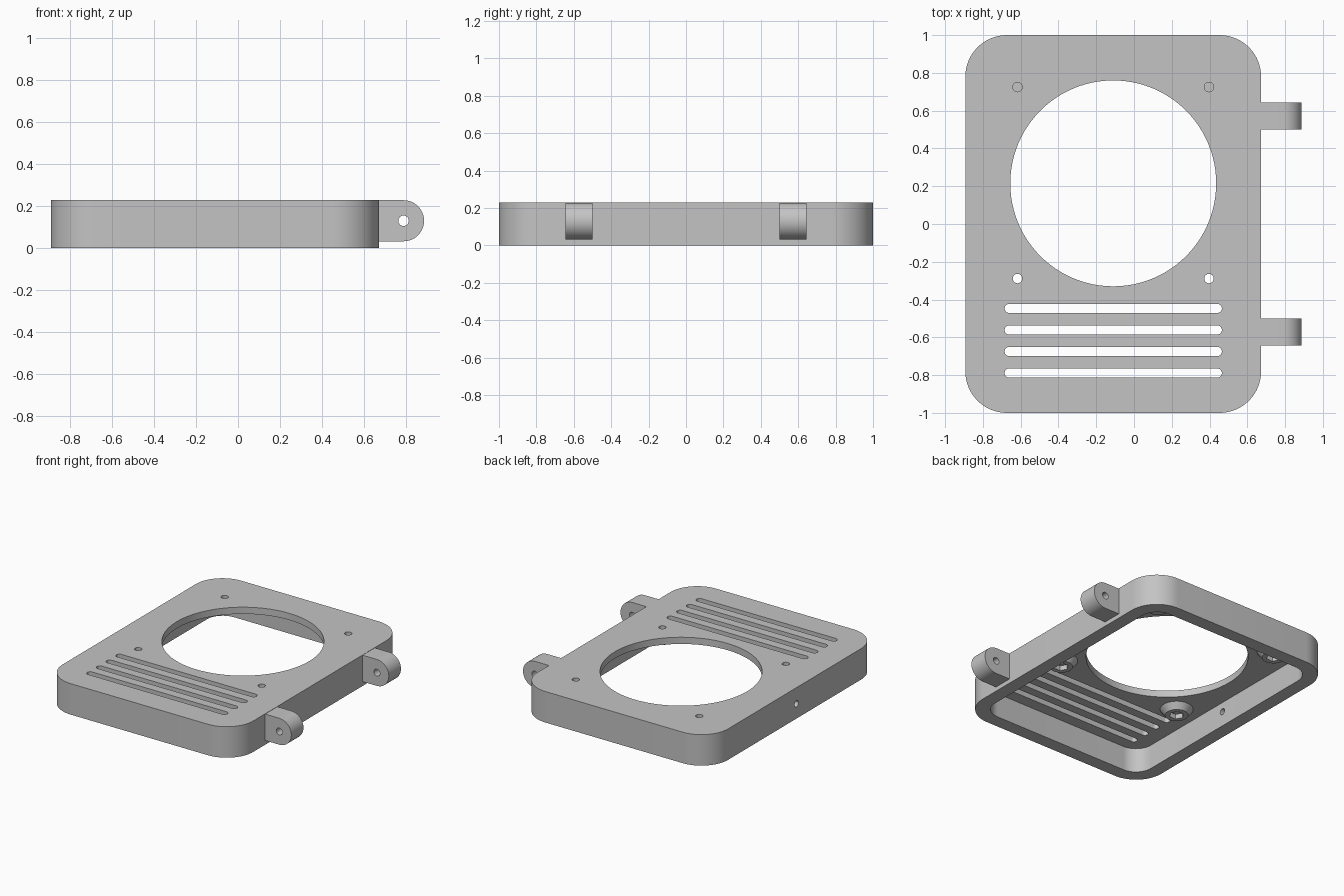
import bpy, bmesh
from math import pi, cos, sin
from mathutils import Matrix, Vector

cube = bpy.data.objects.get("Cube")
if cube:
    bpy.data.objects.remove(cube, do_unlink=True)

grey = bpy.data.materials.new("plain grey")
grey.use_nodes = True
COLOUR = (0.55, 0.55, 0.55, 1)
grey.diffuse_color = COLOUR
grey.node_tree.nodes["Principled BSDF"].inputs["Base Color"].default_value = COLOUR

CX = -0.11                 # body centre in x
HALF_X, HALF_Y, TOP = 0.783, 1.0, 0.23
WALL, PLATE = 0.1, 0.05
UNDER = TOP - PLATE        # underside of the face plate


def rounded(hx, hy, r, steps=16):
    """Rounded rectangle outline, counter-clockwise."""
    pts = []
    for k, (sx, sy) in enumerate([(1, 1), (-1, 1), (-1, -1), (1, -1)]):
        for i in range(steps + 1):
            a = (k + i / steps) * pi / 2
            pts.append((sx * (hx - r) + r * cos(a), sy * (hy - r) + r * sin(a)))
    return pts


def circle(r, n=32):
    return [(r * cos(2 * pi * i / n), r * sin(2 * pi * i / n)) for i in range(n)]


def prism(name, outline, height, matrix, taper=1.0):
    """Solid made by raising an outline along its local z."""
    bm = bmesh.new()
    low = [bm.verts.new((x, y, 0)) for x, y in outline]
    high = [bm.verts.new((x * taper, y * taper, height)) for x, y in outline]
    bm.faces.new(low[::-1])
    bm.faces.new(high)
    n = len(outline)
    for i in range(n):
        j = (i + 1) % n
        bm.faces.new((low[i], low[j], high[j], high[i]))
    bmesh.ops.remove_doubles(bm, verts=bm.verts, dist=1e-5)
    bm.transform(matrix)
    bmesh.ops.recalc_face_normals(bm, faces=bm.faces)
    mesh = bpy.data.meshes.new(name)
    bm.to_mesh(mesh)
    bm.free()
    mesh.materials.append(grey)
    obj = bpy.data.objects.new(name, mesh)
    bpy.context.collection.objects.link(obj)
    return obj


def at(x, y, z):
    return Matrix.Translation((x, y, z))


def select(obj):
    bpy.ops.object.select_all(action='DESELECT')
    obj.select_set(True)
    bpy.context.view_layer.objects.active = obj


def cut(obj, cutters):
    """Subtract the cutters, then discard them."""
    select(obj)
    for c in cutters:
        c.hide_render = True
        mod = obj.modifiers.new("cut", 'BOOLEAN')
        mod.operation, mod.solver, mod.object = 'DIFFERENCE', 'EXACT', c
        bpy.ops.object.modifier_apply(modifier=mod.name)
        bpy.data.objects.remove(c, do_unlink=True)


def finish(obj):
    select(obj)
    bpy.ops.object.shade_smooth_by_angle(angle=pi / 6)


# Hollow cover, open underneath
cover = prism("cover", rounded(HALF_X, HALF_Y, 0.22), TOP, at(CX, 0, 0))
cutters = [
    prism("cavity", rounded(HALF_X - WALL, HALF_Y - WALL, 0.13), UNDER + 0.1, at(CX, 0, -0.1)),
    prism("fan_opening", circle(0.545, 96), 0.4, at(CX, 0.215, 0)),
]

# Vent slots
for i in range(4):
    cutters.append(prism("slot", rounded(0.575, 0.024, 0.0239, 8), 0.4,
                         at(CX, -0.447 - 0.114 * i, 0)))

# Screw holes around the fan opening
screws = [(CX + sx * 0.507, 0.218 + sy * 0.507) for sx in (-1, 1) for sy in (-1, 1)]
for x, y in screws:
    cutters.append(prism("screw_hole", circle(0.025), 0.4, at(x, y, 0)))

# Small hole through the side wall
cutters.append(prism("side_hole", circle(0.023), 0.3,
                     at(CX - HALF_X - 0.1, -0.02, 0.11) @ Matrix.Rotation(pi / 2, 4, 'Y')))
cut(cover, cutters)
finish(cover)

# Tapered screw bosses with hexagonal nut pockets
for x, y in screws:
    down = at(x, y, UNDER) @ Matrix.Rotation(pi, 4, 'X')
    boss = prism("screw_boss", circle(0.112), 0.045, down, 0.7)
    cut(boss, [
        prism("bore", circle(0.025), 0.3, down @ at(0, 0, -0.1)),
        prism("nut_pocket", circle(0.05, 6), 0.1, down @ at(0, 0, 0.01)),
    ])
    finish(boss)

# Hinge lugs on the left wall
R, PIN_X, PIN_Z = 0.098, 0.79, 0.13
wall_x = CX + HALF_X
arc = [(PIN_X + R * cos(a), PIN_Z + R * sin(a))
       for a in (pi * (i / 24 - 0.5) for i in range(25))]
profile = arc + [(wall_x, PIN_Z + R), (wall_x, PIN_Z - R)]
for name, y in (("front_lug", -0.5), ("back_lug", 0.643)):
    stand = at(0, y, 0) @ Matrix.Rotation(pi / 2, 4, 'X')
    lug = prism(name, profile, 0.143, stand)
    cut(lug, [prism("pin_hole", circle(0.025), 0.4, stand @ at(PIN_X, PIN_Z, -0.1))])
    finish(lug)
